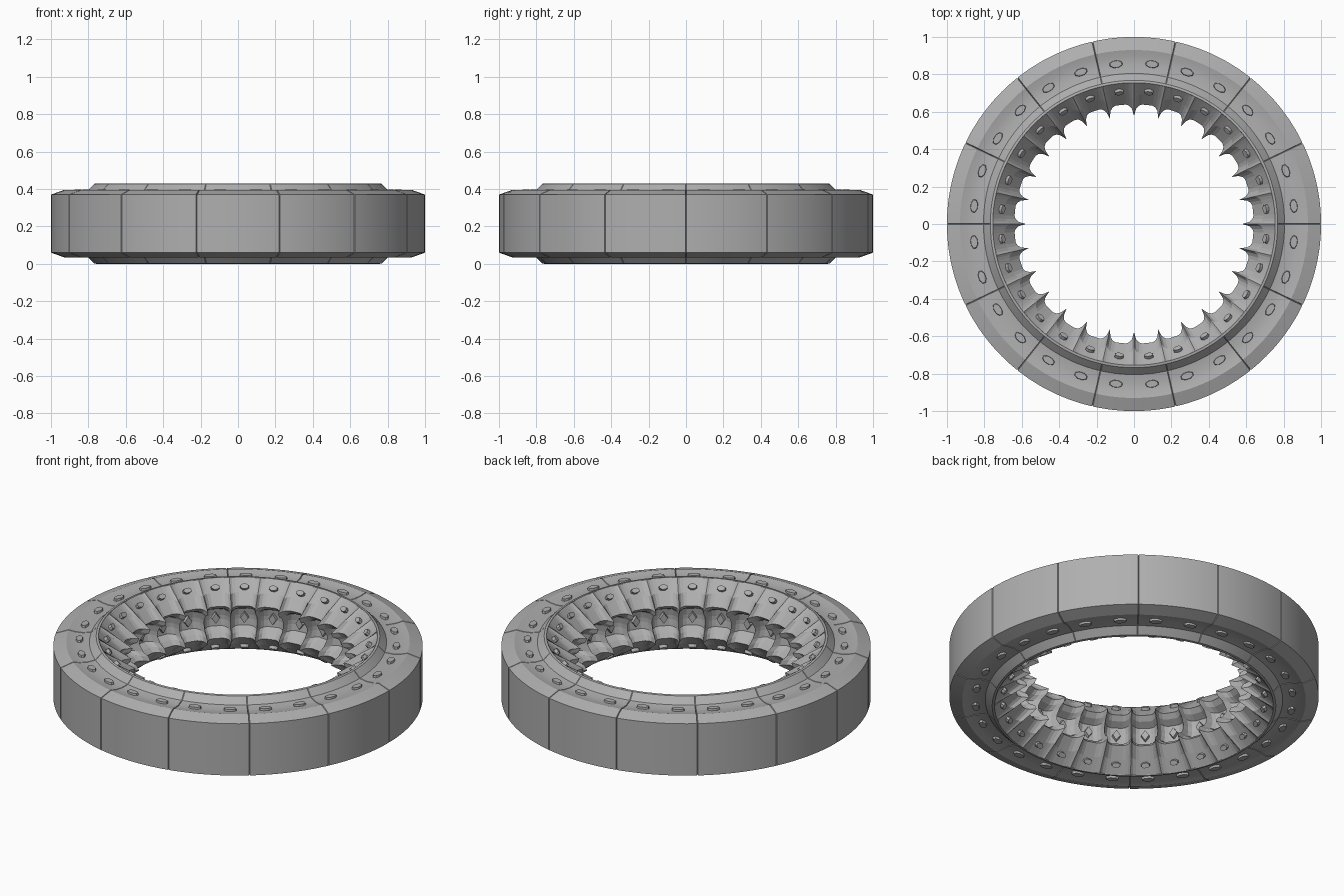
import bpy, bmesh, math
from mathutils import Matrix, Vector

cube = bpy.data.objects.get("Cube")
if cube:
    bpy.data.objects.remove(cube, do_unlink=True)

MID = 0.215           # height of the mirror plane
FINS = 28
PITCH = 2 * math.pi / FINS

grey = bpy.data.materials.new("plain_grey")
grey.use_nodes = True
grey.diffuse_color = (0.43, 0.43, 0.43, 1)
grey.node_tree.nodes["Principled BSDF"].inputs["Base Color"].default_value = grey.diffuse_color


def make_object(name, bm):
    bmesh.ops.recalc_face_normals(bm, faces=bm.faces)
    mesh = bpy.data.meshes.new(name)
    bm.to_mesh(mesh)
    bm.free()
    mesh.materials.append(grey)
    obj = bpy.data.objects.new(name, mesh)
    bpy.context.collection.objects.link(obj)
    return obj


def sweep(name, rings, angles, radius):
    """Close a ring surface: radius(point, fin share, is_seam) sets each vertex."""
    bm = bmesh.new()
    loops = []
    for a, share, seam in angles:
        loops.append([bm.verts.new((r * math.cos(a), r * math.sin(a), z))
                      for r, z in (radius(p, share, seam) for p in rings)])
    for i, loop in enumerate(loops):
        nxt = loops[(i + 1) % len(loops)]
        for j in range(len(rings)):
            k = (j + 1) % len(rings)
            bm.faces.new((loop[j], nxt[j], nxt[k], loop[k]))
    return make_object(name, bm)


def mirrored(half):
    return half + [(p[0], -p[1]) + tuple(p[2:]) for p in reversed(half)]


# Outer casing: vertical wall, chamfer, shallow channel and raised inner lip
casing = mirrored([(1.0, 0.155), (0.93, 0.18), (0.895, 0.172), (0.85, 0.169),
                   (0.805, 0.176), (0.768, 0.213), (0.755, 0.215), (0.74, 0.15)])
steps = FINS * 8
angles = []
for i in range(steps):
    a = 2 * math.pi * i / steps
    if i % 16 == 0:   # hairline joint between the fourteen panels
        angles += [(a - 0.003, 0, False), (a, 0, True), (a + 0.003, 0, False)]
    else:
        angles.append((a, 0, False))


def casing_point(p, share, seam):
    r, z = p
    if seam and r > 0.77:
        r = r - 0.006 if r == 1.0 else r
        z -= math.copysign(0.006, z)
    return r, MID + z


outer = sweep("outer_casing", casing, angles, casing_point)
bpy.context.view_layer.objects.active = outer
outer.select_set(True)
bpy.ops.object.shade_smooth_by_angle(angle=math.radians(20))

# Finned lining: two sloping tiers with pointed fins and a recess between them
# Each point is radius, height, fin depth
lining = mirrored([(0.76, 0.14, 0.0), (0.757, 0.214, 0.0), (0.695, 0.152, 0.035),
                   (0.64, 0.095, 0.062), (0.665, 0.07, 0.075),
                   (0.705, 0.05, 0.08), (0.71, 0.012, 0.06)])
fin_shape = [(-0.5, 0), (-0.3, 0.0), (-0.18, 0.12), (-0.08, 0.4), (0, 1),
             (0.08, 0.4), (0.18, 0.12), (0.3, 0.0)]
fin_angles = [((i + t) * PITCH, s, False) for i in range(FINS) for t, s in fin_shape]
sweep("finned_lining", lining, fin_angles,
      lambda p, share, seam: (p[0] - p[2] * share, MID + p[1]))


def studs(name, sides, size, radius, height, normal, both):
    """Repeat a bevelled stud between fins; normal is its (radial, up) direction."""
    bm = bmesh.new()
    for side in ((1, -1) if both else (1,)):
        for i in range(FINS):
            a = (i + 0.5) * PITCH
            radial = Vector((math.cos(a), math.sin(a), 0))
            along = Vector((-math.sin(a), math.cos(a), 0))
            out = (radial * normal[0] + Vector((0, 0, side * normal[1]))).normalized()
            across = out.cross(along)
            where = radial * radius + Vector((0, 0, MID + side * height))
            frame = Matrix((along, across, out)).transposed().to_4x4()
            frame = Matrix.Translation(where) @ frame @ Matrix.Diagonal((*size, 1))
            turn = Matrix.Rotation(math.pi / sides if sides > 4 else 0, 4, 'Z')
            bmesh.ops.create_cone(bm, cap_ends=True, segments=sides, radius1=0.5,
                                  radius2=0.42, depth=1, matrix=frame @ turn)
    return make_object(name, bm)


# Studs in the channel, on the sloping tiers and in the recess
studs("channel_studs", 8, (0.08, 0.045, 0.024), 0.86, 0.170, (0, 1), True)
studs("tier_studs", 8, (0.056, 0.036, 0.036), 0.715, 0.172, (-0.72, 0.69), True)
studs("recess_diamonds", 4, (0.05, 0.075, 0.03), 0.705, 0, (-1, 0), False)
